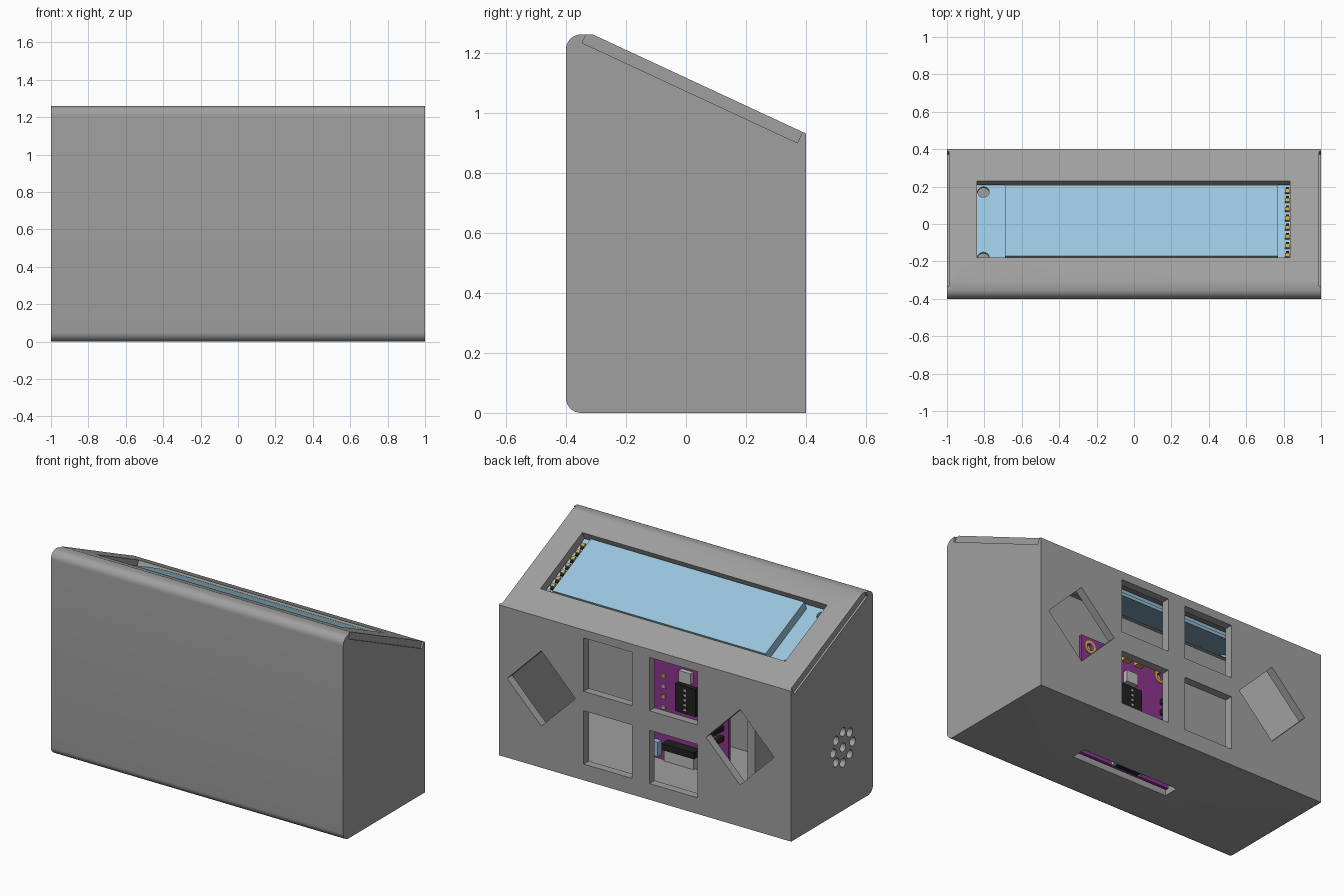
import bpy, bmesh, math
from mathutils import Matrix, Vector

cube = bpy.data.objects.get("Cube")
if cube:
    bpy.data.objects.remove(cube, do_unlink=True)


def material(name, rgb):
    m = bpy.data.materials.new(name)
    m.use_nodes = True
    m.diffuse_color = (*rgb, 1)
    m.node_tree.nodes["Principled BSDF"].inputs["Base Color"].default_value = (*rgb, 1)
    return m


GREY = material("case grey", (0.35, 0.35, 0.35))
BLUE = material("display blue", (0.32, 0.56, 0.72))
PURPLE = material("board purple", (0.27, 0.035, 0.27))
BLACK = material("plastic black", (0.015, 0.015, 0.015))
SILVER = material("metal silver", (0.5, 0.5, 0.5))
GOLD = material("contact gold", (0.65, 0.42, 0.1))


def make(name, bm, mat, matrix=Matrix()):
    bmesh.ops.recalc_face_normals(bm, faces=bm.faces)
    me = bpy.data.meshes.new(name)
    bm.to_mesh(me)
    bm.free()
    ob = bpy.data.objects.new(name, me)
    ob.matrix_world = matrix
    me.materials.append(mat)
    bpy.context.collection.objects.link(ob)
    return ob


def box(name, x, y, z, mat=GREY, matrix=Matrix()):
    """Box from three (low, high) ranges."""
    bm = bmesh.new()
    bmesh.ops.create_cube(bm, size=1)
    for v in bm.verts:
        v.co = Vector([(r[0] + r[1]) / 2 + c * (r[1] - r[0]) for r, c in zip((x, y, z), v.co)])
    return make(name, bm, mat, matrix)


def cylinder(name, at, radius, depth, axis, mat=GREY, matrix=Matrix(), sides=24):
    bm = bmesh.new()
    turn = {"X": Matrix.Rotation(math.pi / 2, 4, "Y"),
            "Y": Matrix.Rotation(math.pi / 2, 4, "X"), "Z": Matrix()}[axis]
    bmesh.ops.create_cone(bm, cap_ends=True, segments=sides, radius1=radius, radius2=radius,
                          depth=depth, matrix=Matrix.Translation(at) @ turn)
    return make(name, bm, mat, matrix)


def prism(name, profile, half, mat=GREY):
    """Extrude a y-z profile along x."""
    bm = bmesh.new()
    face = bm.faces.new([bm.verts.new((-half, y, z)) for y, z in profile])
    new = bmesh.ops.extrude_face_region(bm, geom=[face])["geom"]
    bmesh.ops.translate(bm, vec=(2 * half, 0, 0),
                        verts=[g for g in new if isinstance(g, bmesh.types.BMVert)])
    return make(name, bm, mat)


def cut(target, cutters):
    """Subtract each cutter, bake the result and remove the cutters."""
    for c in cutters:
        c.hide_render = True
        mod = target.modifiers.new("cut", "BOOLEAN")
        mod.operation, mod.solver, mod.object = "DIFFERENCE", "EXACT", c
    bpy.context.view_layer.update()
    result = bpy.data.meshes.new_from_object(
        target.evaluated_get(bpy.context.evaluated_depsgraph_get()))
    target.modifiers.clear()
    target.data = result
    for c in cutters:
        bpy.data.objects.remove(c, do_unlink=True)


def arc(cy, cz, r, start, steps=8):
    return [(cy + r * math.cos(a), cz + r * math.sin(a))
            for a in (math.radians(start - 90 * i / steps) for i in range(steps + 1))]


# Sloped-top frame: local y runs down the slope, local z is its normal
tilt = math.atan2(0.33, 0.71)
SLOPE = Matrix.Translation((0, 0.025, 1.104)) @ Matrix.Rotation(-tilt, 4, "X")

# Case shell with rounded front edges
R = 0.05
outline = (arc(-0.4 + R, R, R, 270) + arc(-0.4 + R, 1.26 - R, R, 180)
           + [(-0.31, 1.26), (0.4, 0.93), (0.4, 0)])
case = prism("case", outline, 1)
cutters = [prism("cavity", [(-0.35, 0.05), (-0.35, 1.205), (-0.31, 1.205),
                            (0.35, 0.898), (0.35, 0.05)], 0.95)]

# Display opening and shallow side grooves under the sloped lid
cutters.append(box("opening", (-0.84, 0.835), (-0.226, 0.226), (-0.09, 0.05), GREY, SLOPE))
for s in (-1, 1):
    cutters.append(box("groove", (s - 0.012, s + 0.012), (-0.39, 0.4), (-0.04, 0.05), GREY, SLOPE))

# Back windows: four upright squares and two turned ones
MID_X, MID_Z, W = 0.03, 0.49, 0.165
for s in (-1, 1):
    for t in (-1, 1):
        cx, cz = MID_X + s * 0.225, MID_Z + t * 0.225
        cutters.append(box("window", (cx - W, cx + W), (0.3, 0.5), (cz - W, cz + W)))
    place = Matrix.Translation((MID_X + s * 0.68, 0.4, MID_Z)) @ Matrix.Rotation(math.pi / 4, 4, "Y")
    cutters.append(box("diamond", (-W, W), (-0.1, 0.1), (-W, W), GREY, place))

# Connector slot in the floor
cutters.append(box("slot", (-0.3, 0.36), (-0.09, 0.005), (-0.1, 0.1)))

# Speaker holes in one side
holes = [(0, 0)] + [(0.095 * math.cos(k * math.pi / 4), 0.095 * math.sin(k * math.pi / 4))
                    for k in range(8)]
for dy, dz in holes:
    cutters.append(cylinder("hole", (-1, -0.105 + dy, 0.39 + dz), 0.027, 0.2, "X"))
cut(case, cutters)

bpy.ops.object.select_all(action="DESELECT")
case.select_set(True)
bpy.context.view_layer.objects.active = case
bpy.ops.object.shade_smooth_by_angle(angle=math.radians(30))

# Display: carrier board with mounting holes, and the raised screen
carrier = box("display_board", (-0.85, 0.85), (-0.24, 0.24), (-0.085, -0.068), BLUE, SLOPE)
cut(carrier, [cylinder("hole", (x, y, -0.075), 0.031, 0.1, "Z", GREY, SLOPE)
              for x in (-0.805, 0.83) for y in (-0.193, 0.193) if x < 0])
box("display_screen", (-0.69, 0.77), (-0.21, 0.208), (-0.068, -0.012), BLUE, SLOPE)
for k in range(8):
    y = -0.185 + k * 0.054
    box("display_contact", (0.808, 0.832), (y - 0.011, y + 0.011), (-0.095, -0.05), GOLD, SLOPE)
    box("display_contact_gap", (0.812, 0.828), (y + 0.013, y + 0.025), (-0.07, -0.06), BLACK, SLOPE)

# Upright circuit board standing in the floor slot
B = -0.03
circuit = box("circuit_board", (-0.27, 0.35), (B - 0.02, B), (0.006, 0.75), PURPLE)
mounts = [(x, z) for x in (-0.21, 0.29) for z in (0.08, 0.69)]
cut(circuit, [cylinder("hole", (x, B, z), 0.022, 0.1, "Y") for x, z in mounts])
for x, z in mounts:
    ring = cylinder("mount_ring", (x, B + 0.002, z), 0.04, 0.006, "Y", GOLD)
    cut(ring, [cylinder("hole", (x, B, z), 0.022, 0.1, "Y")])


def part(name, x, z, w, h, d, mat):
    return box(name, (x - w / 2, x + w / 2), (B, B + d), (z - h / 2, z + h / 2), mat)


part("main_chip", 0.01, 0.45, 0.14, 0.17, 0.025, BLACK)
part("radio_module", 0.01, 0.59, 0.08, 0.07, 0.03, SILVER)
part("bottom_connector", 0.035, 0.06, 0.2, 0.11, 0.05, SILVER)
part("bottom_connector_mouth", 0.035, 0.006, 0.16, 0.008, 0.03, BLACK)
part("connector_shroud", 0.035, 0.14, 0.22, 0.04, 0.06, BLACK)
for x in (-0.16, 0.22):
    part("blue_socket", x, 0.1, 0.06, 0.09, 0.035, BLUE)
for x in (-0.05, 0.04, 0.18):
    part("top_contact", x, 0.71, 0.05, 0.04, 0.03, GOLD)
for k in range(5):
    z = 0.27 + k * 0.065
    part("header_pin", -0.225, z, 0.03, 0.03, 0.1, BLACK)
    part("small_component", 0.17, z + 0.02, 0.025, 0.02, 0.012, (GOLD, SILVER)[k % 2])
    part("chip_lead", 0.01, 0.39 + k * 0.03, 0.015, 0.012, 0.028, SILVER)

# Inner support rib beside the circuit board
box("support_rib", (-0.45, -0.4), (-0.36, -0.03), (0.04, 0.42))
